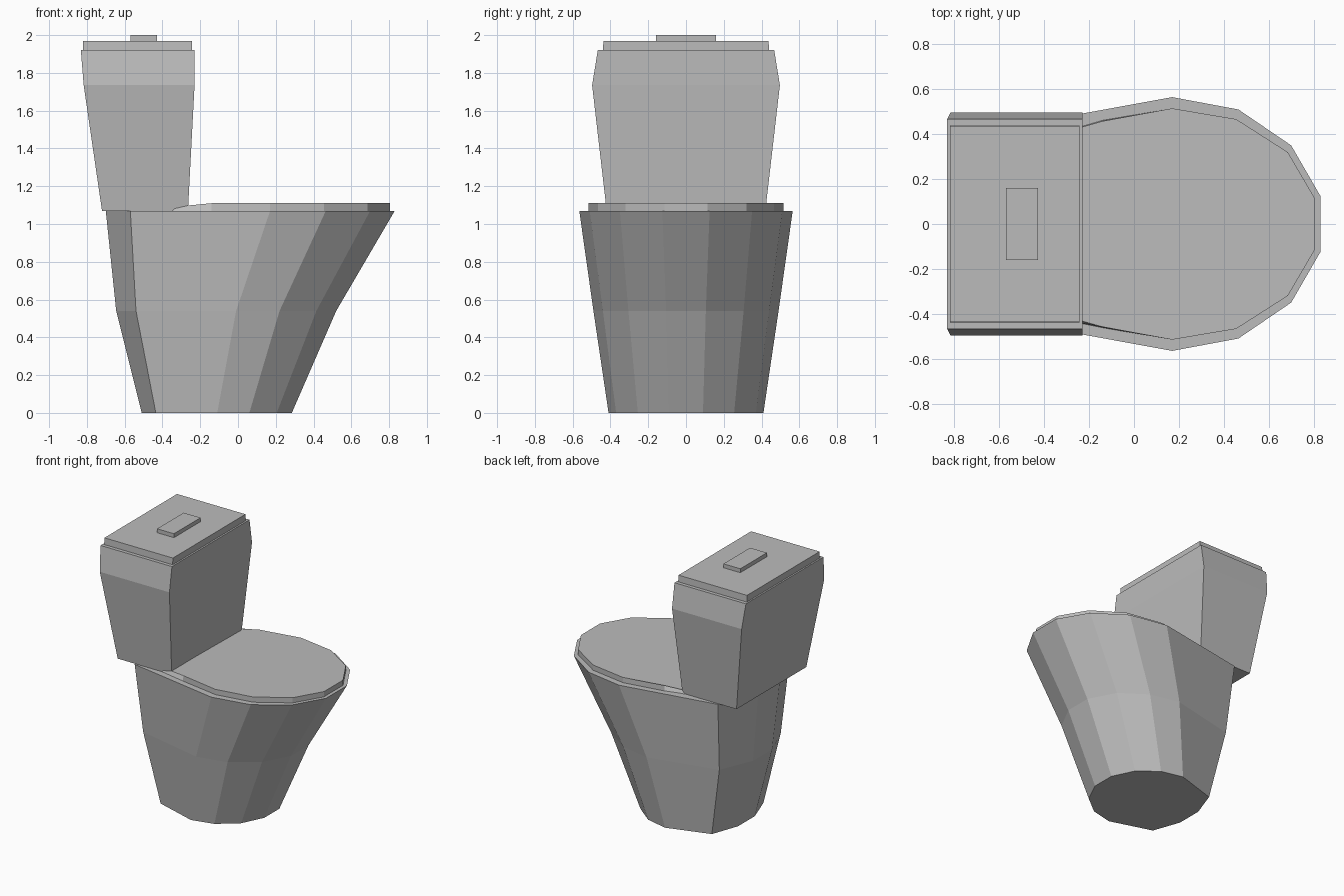
import bpy, bmesh

if "Cube" in bpy.data.objects:
    bpy.data.objects.remove(bpy.data.objects["Cube"])

grey = bpy.data.materials.new("ceramic grey")
grey.diffuse_color = (0.5, 0.5, 0.5, 1)
grey.use_nodes = True
grey.node_tree.nodes["Principled BSDF"].inputs["Base Color"].default_value = grey.diffuse_color


def loft(name, rings):
    """Closed flat-faced solid through rings of 3D points."""
    bm = bmesh.new()
    loops = [[bm.verts.new(p) for p in ring] for ring in rings]
    n = len(loops[0])
    for a, b in zip(loops, loops[1:]):
        for i in range(n):
            j = (i + 1) % n
            bm.faces.new((a[i], a[j], b[j], b[i]))
    bm.faces.new(loops[0][::-1])
    bm.faces.new(loops[-1])
    bmesh.ops.recalc_face_normals(bm, faces=bm.faces)
    mesh = bpy.data.meshes.new(name)
    bm.to_mesh(mesh)
    bm.free()
    mesh.materials.append(grey)
    obj = bpy.data.objects.new(name, mesh)
    bpy.context.collection.objects.link(obj)
    return obj


def mirrored(half, z):
    """Half outline (x, y[, z]) from front to back, mirrored across y = 0."""
    pts = [(p[0], p[1], p[2] if len(p) > 2 else z) for p in half]
    return pts + [(x, -y, h) for x, y, h in reversed(pts)]


def rect(x0, x1, y, z):
    return mirrored([(x1, y), (x0, y)], z)


# Bowl and pedestal: twelve-sided, leaning forward as it widens
loft("bowl", [
    mirrored([(0.285, 0.09), (0.205, 0.255), (0.06, 0.37), (-0.11, 0.41),
              (-0.435, 0.31), (-0.51, 0.10)], 0),
    mirrored([(0.52, 0.105), (0.415, 0.305), (0.22, 0.44), (-0.01, 0.49),
              (-0.54, 0.37), (-0.645, 0.115)], 0.54),
    mirrored([(0.83, 0.125), (0.70, 0.35), (0.465, 0.51), (0.17, 0.565),
              (-0.57, 0.43), (-0.70, 0.13)], 1.07),
])

# Seat lid: inset outline, sloping down at the back under the tank
front = [(0.805, 0.115), (0.685, 0.32), (0.455, 0.467), (0.17, 0.515)]
loft("seat_lid", [
    mirrored(front + [(-0.14, 0.462), (-0.45, 0.40)], 1.065),
    mirrored(front + [(-0.14, 0.458), (-0.45, 0.37, 1.08)], 1.11),
])

# Tank: flares upward, then tapers in on the sides
loft("tank", [
    rect(-0.72, -0.265, 0.42, 1.07),
    rect(-0.817, -0.23, 0.497, 1.735),
    rect(-0.832, -0.23, 0.467, 1.92),
])

# Tank lid and flush button
loft("tank_lid", [rect(-0.82, -0.243, 0.44, 1.915), rect(-0.82, -0.243, 0.437, 1.97)])
loft("flush_button", [rect(-0.57, -0.428, 0.16, 1.965), rect(-0.57, -0.428, 0.16, 2.0)])
